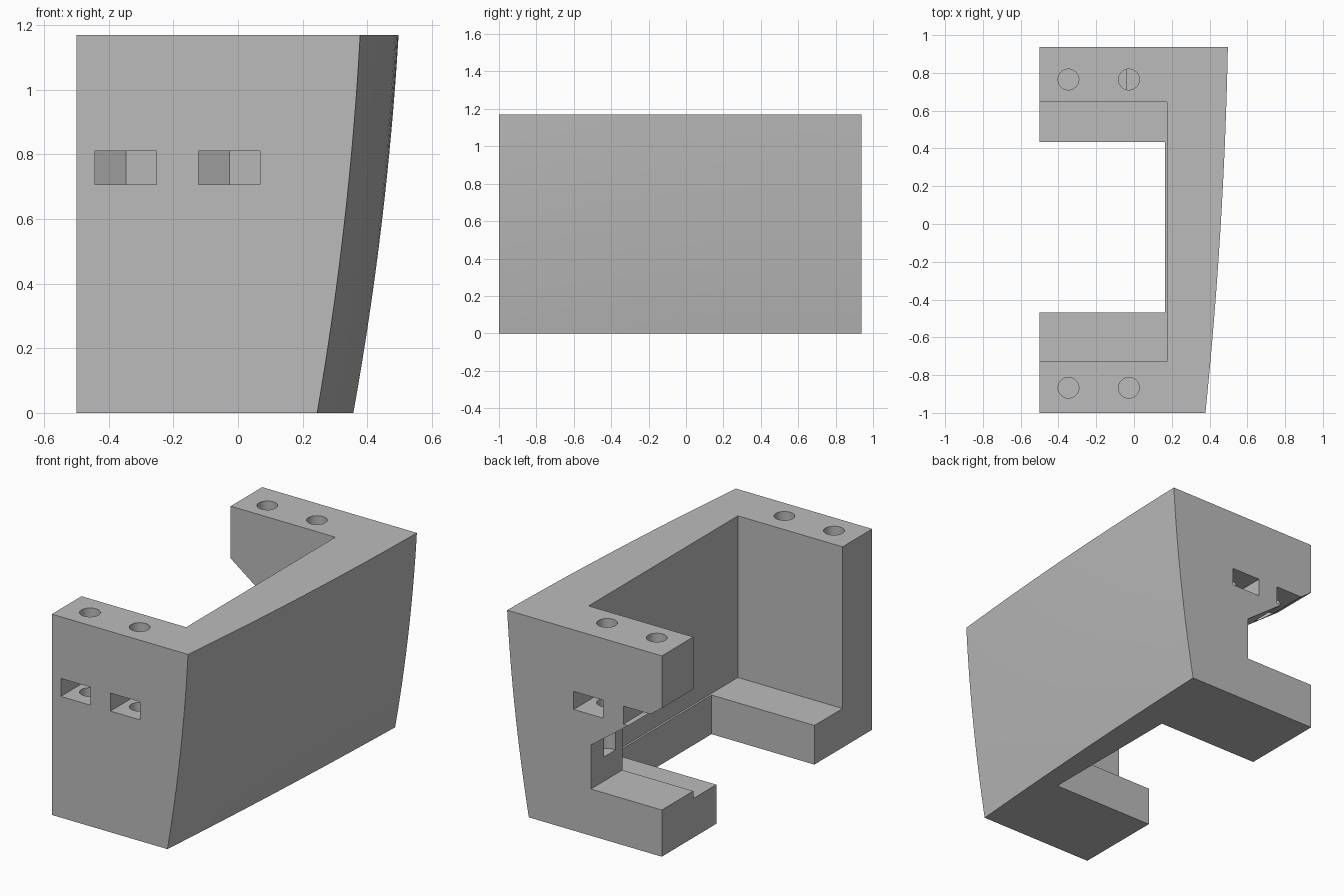
import bpy, bmesh
from mathutils import Vector

if "Cube" in bpy.data.objects:
    bpy.data.objects.remove(bpy.data.objects["Cube"], do_unlink=True)

FRONT, BACK, LEFT, TOP = -1.0, 0.937, -0.5, 1.17

grey = bpy.data.materials.new("matte grey")
grey.use_nodes = True
grey.diffuse_color = (0.5, 0.5, 0.5, 1)
grey.node_tree.nodes["Principled BSDF"].inputs["Base Color"].default_value = (0.5, 0.5, 0.5, 1)


def loft(name, rings):
    """Closed solid through rings that have equal point counts."""
    bm = bmesh.new()
    loops = [[bm.verts.new(p) for p in ring] for ring in rings]
    for a, b in zip(loops, loops[1:]):
        for i in range(len(a)):
            j = (i + 1) % len(a)
            bm.faces.new((a[i], a[j], b[j], b[i]))
    bm.faces.new(loops[0][::-1])
    bm.faces.new(loops[-1])
    bmesh.ops.recalc_face_normals(bm, faces=bm.faces)
    mesh = bpy.data.meshes.new(name)
    bm.to_mesh(mesh)
    bm.free()
    obj = bpy.data.objects.new(name, mesh)
    bpy.context.collection.objects.link(obj)
    mesh.materials.append(grey)
    return obj


def box(name, lo, hi):
    plan = [(lo[0], lo[1]), (hi[0], lo[1]), (hi[0], hi[1]), (lo[0], hi[1])]
    return loft(name, [[(x, y, z) for x, y in plan] for z in (lo[2], hi[2])])


def cylinder(name, x, y, z0, z1, radius):
    bm = bmesh.new()
    bmesh.ops.create_cone(bm, cap_ends=True, segments=40, radius1=radius,
                          radius2=radius, depth=z1 - z0)
    bmesh.ops.translate(bm, verts=bm.verts, vec=Vector((x, y, (z0 + z1) / 2)))
    mesh = bpy.data.meshes.new(name)
    bm.to_mesh(mesh)
    bm.free()
    mesh.materials.append(grey)
    obj = bpy.data.objects.new(name, mesh)
    bpy.context.collection.objects.link(obj)
    return obj


def outer_x(u, v):
    """Bowed outer wall: u runs front to back, v bottom to top."""
    bottom = 0.245 + 0.112 * u + 0.045 * u * (1 - u)
    top = 0.378 + 0.119 * u + 0.08 * u * (1 - u)
    return bottom + (top - bottom) * v + 0.07 * v * (1 - v)


# Body with a curved outer wall
STEPS = 16
rings = []
for k in range(STEPS + 1):
    v = k / STEPS
    ring = [(LEFT, FRONT, TOP * v)]
    for i in range(STEPS + 1):
        u = i / STEPS
        ring.append((outer_x(u, v), FRONT + (BACK - FRONT) * u, TOP * v))
    ring.append((LEFT, BACK, TOP * v))
    rings.append(ring)
body = loft("bracket_body", rings)

# Upper pocket and narrower opening through the floor
cutters = [
    box("pocket_cutter", (-0.8, -0.727, 0.228), (0.175, 0.647, 1.5)),
    box("floor_opening_cutter", (-0.9, -0.468, -0.3), (0.163, 0.435, 0.6)),
]

# Side notch with a sloped roof in the back end
notch = [(-0.7, 0.272), (-0.043, 0.272), (-0.043, 0.528), (-0.7, 1.013)]
cutters.append(loft("notch_cutter", [[(x, y, z) for x, z in notch] for y in (0.6, 1.2)]))

# Screw holes and pointed nut slots in both ends
for side, cy in ((-1, -0.867), (1, 0.765)):
    for cx in (-0.347, -0.027):
        cutters.append(cylinder("screw_hole_cutter", cx, cy, 0.413, 1.4, 0.055))
        plan = [(cx - 0.095, side * 1.2), (cx - 0.095, cy - side * 0.055),
                (cx, cy - side * 0.11),
                (cx + 0.095, cy - side * 0.055), (cx + 0.095, side * 1.2)]
        cutters.append(loft("nut_slot_cutter",
                            [[(x, y, z) for x, y in plan] for z in (0.706, 0.811)]))

for cutter in cutters:
    cutter.hide_render = True
    mod = body.modifiers.new(cutter.name, 'BOOLEAN')
    mod.operation = 'DIFFERENCE'
    mod.solver = 'EXACT'
    mod.object = cutter

# Bake the cuts and remove the cutters
depsgraph = bpy.context.evaluated_depsgraph_get()
cut_mesh = bpy.data.meshes.new_from_object(body.evaluated_get(depsgraph))
body.modifiers.clear()
body.data = cut_mesh
cut_mesh.name = "bracket_body"
for cutter in cutters:
    bpy.data.objects.remove(cutter, do_unlink=True)

# Smooth curves with crisp corners
bpy.ops.object.select_all(action='DESELECT')
body.select_set(True)
bpy.context.view_layer.objects.active = body
bpy.ops.object.shade_smooth_by_angle()
